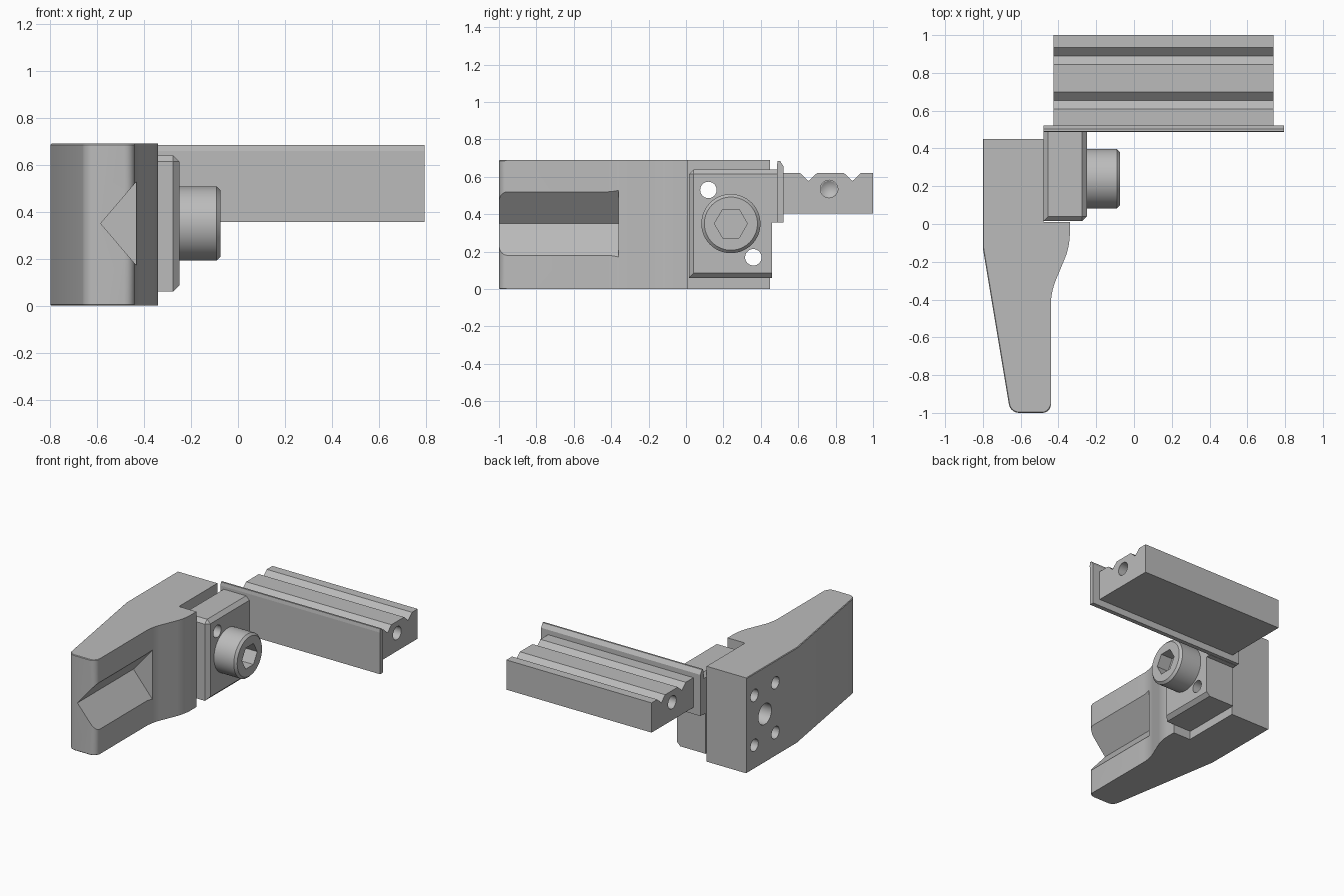
import bpy, bmesh, math
from mathutils import Matrix, Vector

cube = bpy.data.objects.get("Cube")
if cube:
    bpy.data.objects.remove(cube, do_unlink=True)

steel = bpy.data.materials.new("plain grey steel")
steel.use_nodes = True
GREY = (0.5, 0.5, 0.5, 1)
steel.diffuse_color = GREY
steel.node_tree.nodes["Principled BSDF"].inputs["Base Color"].default_value = GREY


def make(name, bm):
    bmesh.ops.recalc_face_normals(bm, faces=bm.faces)
    mesh = bpy.data.meshes.new(name)
    bm.to_mesh(mesh)
    bm.free()
    mesh.materials.append(steel)
    ob = bpy.data.objects.new(name, mesh)
    bpy.context.collection.objects.link(ob)
    return ob


def prism(points, axis, a, b):
    """Extrude a 2D outline along z (x, y outline), x (y, z) or y (x, z)."""
    place = {"z": lambda u, v: (u, v, a), "x": lambda u, v: (a, u, v),
             "y": lambda u, v: (u, a, v)}[axis]
    step = Vector([(b - a) * (axis == k) for k in "xyz"])
    bm = bmesh.new()
    face = bm.faces.new([bm.verts.new(place(u, v)) for u, v in points])
    out = bmesh.ops.extrude_face_region(bm, geom=[face])
    bmesh.ops.translate(bm, vec=step,
                        verts=[g for g in out["geom"] if isinstance(g, bmesh.types.BMVert)])
    bmesh.ops.recalc_face_normals(bm, faces=bm.faces)
    return bm


def rod(x0, x1, y, z, r0, r1=None, sides=32):
    """Cylinder or cone lying along x."""
    bm = bmesh.new()
    turn = Matrix.Translation(((x0 + x1) / 2, y, z)) @ Matrix.Rotation(math.pi / 2, 4, "Y")
    bmesh.ops.create_cone(bm, cap_ends=True, segments=sides, radius1=r0,
                          radius2=r0 if r1 is None else r1, depth=abs(x1 - x0), matrix=turn)
    return bm


def cut(ob, bm):
    """Subtract a cutter and bake the result."""
    tool = make("cutter", bm)
    tool.hide_render = True
    mod = ob.modifiers.new("cut", "BOOLEAN")
    mod.operation, mod.solver, mod.object = "DIFFERENCE", "EXACT", tool
    graph = bpy.context.evaluated_depsgraph_get()
    mesh = bpy.data.meshes.new_from_object(ob.evaluated_get(graph))
    ob.modifiers.clear()
    ob.data = mesh
    bpy.data.objects.remove(tool, do_unlink=True)


def bevel(bm, edges, size, segments=1):
    bmesh.ops.bevel(bm, geom=edges, offset=size, offset_type="OFFSET",
                    segments=segments, profile=0.5, affect="EDGES", clamp_overlap=True)


def is_vertical(e):
    return abs(e.verts[0].co.z - e.verts[1].co.z) > 0.3


# Tapered jaw arm with rounded tip and chamfered outer rim
H = 0.69
bm = prism([(-0.8, 0.45), (-0.8, -0.13), (-0.655, -1), (-0.44, -1), (-0.44, -0.36),
            (-0.34, -0.12), (-0.34, 0.01), (-0.48, 0.01), (-0.48, 0.45)], "z", 0, H)
for test, size in ((lambda p: p.y < -0.9, 0.045),
                   (lambda p: p.x > -0.45 and -0.5 < p.y < -0.05, 0.06)):
    bevel(bm, [e for e in bm.edges if is_vertical(e) and test(e.verts[0].co)], size, 5)
rim = []
for e in bm.edges:
    if is_vertical(e):
        continue
    side = [f for f in e.link_faces if abs(f.normal.z) < 0.5]
    if len(side) == 1 and len(e.link_faces) == 2:
        n, c = side[0].normal, side[0].calc_center_median()
        if n.x < -0.5 or (c.y < -0.9 and n.y < -0.3):
            rim.append(e)
bevel(bm, rim, 0.027)
arm = make("jaw_arm", bm)

# V groove along the inside of the jaw
cut(arm, prism([(-0.585, 0.35), (-0.295, 0.01), (-0.295, 0.69)], "y", -1.1, -0.36))

# Mounting holes in the arm
for y in (0.12, 0.36):
    for z in (0.17, 0.53):
        cut(arm, rod(-0.9, -0.4, y, z, 0.044))
cut(arm, rod(-0.9, -0.4, 0.24, 0.35, 0.075))

# Clamp block, stepped at the back to meet the plate
bm = prism([(0.015, 0.06), (0.46, 0.06), (0.46, 0.355), (0.495, 0.355),
            (0.495, 0.64), (0.015, 0.64)], "x", -0.48, -0.25)
rim = []
for e in bm.edges:
    m = (e.verts[0].co + e.verts[1].co) / 2
    outer_end = m.x > -0.26 and (m.y < 0.02 or m.z > 0.63 or m.z < 0.07)
    if outer_end or (m.z > 0.63 and m.y < 0.4):
        rim.append(e)
bevel(bm, rim, 0.026)
block = make("clamp_block", bm)
for y, z in ((0.12, 0.53), (0.36, 0.17)):
    cut(block, rod(-0.6, -0.1, y, z, 0.044))

# Cap screw with chamfered rim and hexagonal socket
bm = rod(-0.26, -0.075, 0.24, 0.35, 0.158, sides=64)
bevel(bm, [e for e in bm.edges if min(v.co.x for v in e.verts) > -0.08], 0.016)
screw = make("cap_screw", bm)
cut(screw, rod(-0.17, 0, 0.24, 0.35, 0.088, sides=6))

# Upright plate with a sloped top edge
make("upright_plate", prism([(0.49, 0.357), (0.522, 0.357), (0.522, 0.655),
                             (0.503, 0.685), (0.49, 0.685), (0.486, 0.66)],
                            "x", -0.48, 0.795))

# Rail with two V grooves across the top
rail_top = [(0.52, 0.62)]
for y in (0.655, 0.89):
    rail_top += [(y - 0.045, 0.62), (y, 0.578), (y + 0.045, 0.62)]
rail = make("grooved_rail", prism(rail_top + [(1, 0.62), (1, 0.405), (0.52, 0.405)],
                                  "x", -0.425, 0.738))

# Drilled holes with conical bottoms in both rail ends
for end, way in ((0.738, -1), (-0.425, 1)):
    deep = end + way * 0.12
    cut(rail, rod(end - way * 0.05, deep, 0.765, 0.535, 0.047))
    tip = deep + way * 0.03
    r_low, r_high = (0.0, 0.046) if way < 0 else (0.046, 0.0)
    cut(rail, rod(min(deep - way * 0.002, tip), max(deep - way * 0.002, tip),
                  0.765, 0.535, r_low, r_high))

# Smooth the round surfaces only
bpy.ops.object.select_all(action="DESELECT")
for ob in (arm, block, screw, rail):
    ob.select_set(True)
bpy.context.view_layer.objects.active = arm
bpy.ops.object.shade_smooth_by_angle(angle=math.radians(25))
